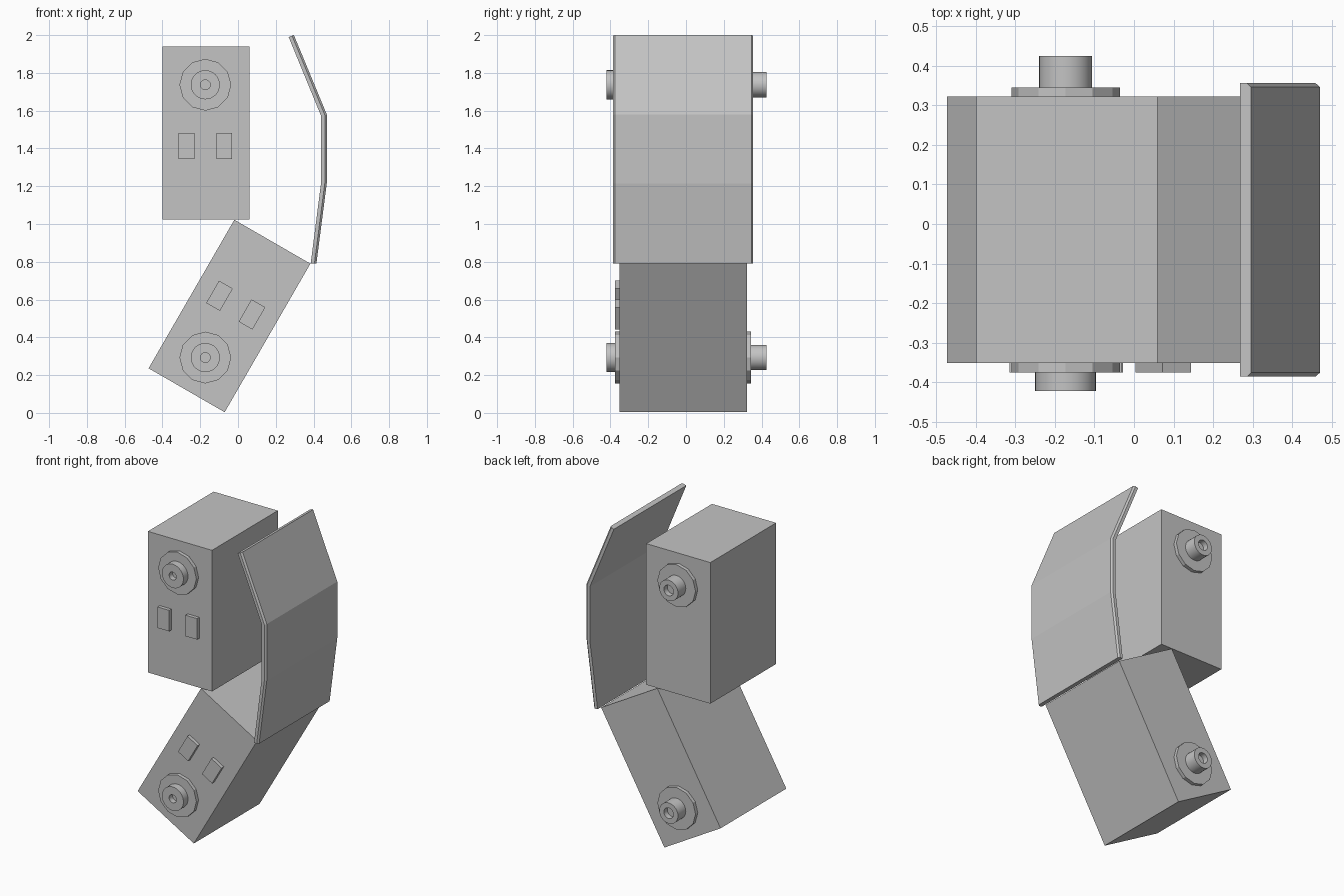
import bpy, bmesh, math
from mathutils import Vector, Matrix

old = bpy.data.objects.get("Cube")
if old:
    bpy.data.objects.remove(old)

# Single flat grey
grey = bpy.data.materials.new("plain_grey")
grey.use_nodes = True
colour = (0.55, 0.55, 0.55, 1)
grey.diffuse_color = colour
grey.node_tree.nodes["Principled BSDF"].inputs["Base Color"].default_value = colour

FRONT, BACK = -0.352, 0.322


def finish(name, bm, smooth=False):
    bmesh.ops.recalc_face_normals(bm, faces=bm.faces[:])
    mesh = bpy.data.meshes.new(name)
    bm.to_mesh(mesh)
    bm.free()
    mesh.materials.append(grey)
    obj = bpy.data.objects.new(name, mesh)
    bpy.context.collection.objects.link(obj)
    if smooth:
        bpy.ops.object.select_all(action='DESELECT')
        obj.select_set(True)
        bpy.context.view_layer.objects.active = obj
        bpy.ops.object.shade_smooth_by_angle(angle=math.radians(35))
    return obj


def block(name, x, z, width, height, y0, y1, tilt=0):
    """Box centred on (x, z), spanning y0..y1, tilted about the y axis."""
    bm = bmesh.new()
    bmesh.ops.create_cube(bm, size=1)
    bm.transform(Matrix.Translation((x, (y0 + y1) / 2, z))
                 @ Matrix.Rotation(math.radians(tilt), 4, 'Y')
                 @ Matrix.Diagonal((width, y1 - y0, height, 1)))
    return finish(name, bm)


def lathe(name, x, z, profile, sides, smooth):
    """Spin (radius, y) points about a y-directed axis through (x, z)."""
    bm = bmesh.new()
    rings = []
    for r, y in profile:
        rings.append([bm.verts.new((x + r * math.sin(2 * math.pi * i / sides), y,
                                    z + r * math.cos(2 * math.pi * i / sides)))
                      for i in range(sides)])
    for a, b in zip(rings, rings[1:]):
        for i in range(sides):
            j = (i + 1) % sides
            bm.faces.new((a[i], a[j], b[j], b[i]))
    bm.faces.new(rings[0])
    bm.faces.new(rings[-1])
    return finish(name, bm, smooth)


def fitting(name, x, z, side, start, flange_end, stub_end, stub_r, hole_r):
    """Faceted flange carrying a round stub with a blind hole."""
    lathe(name + "_flange", x, z,
          [(0.137, start - side * 0.01), (0.137, flange_end)], 12, False)
    lathe(name + "_stub", x, z,
          [(stub_r, flange_end - side * 0.01), (stub_r, stub_end),
           (hole_r, stub_end), (hole_r, stub_end - side * 0.035)], 32, True)


# Two main blocks, the lower one leaning
block("upper_block", -0.17, 1.482, 0.46, 0.915, FRONT, BACK)
block("lower_block", -0.045, 0.513, 0.465, 0.908, FRONT, BACK, 30)

# Small raised pads on the front faces
for name, x, z, tilt in (("upper_pad_right", -0.273, 1.413, 0),
                         ("upper_pad_left", -0.073, 1.413, 0),
                         ("lower_pad_right", -0.098, 0.62, 30),
                         ("lower_pad_left", 0.074, 0.521, 30)):
    block(name, x, z, 0.084, 0.136, -0.375, FRONT + 0.01, tilt)

# Round fittings, front and back, on both blocks
for name, z in (("upper", 1.737), ("lower", 0.293)):
    fitting(name + "_front", -0.173, z, -1, FRONT, -0.375, -0.422, 0.077, 0.026)
    fitting(name + "_back", -0.173, z, 1, BACK, 0.345, 0.425, 0.067, 0.034)

# Bent shield plate with chamfered outer side edges
inner = [Vector(p) for p in ((0.385, 0.792), (0.44, 1.22), (0.44, 1.572), (0.268, 1.99))]
outer = [Vector(p) for p in ((0.415, 0.79), (0.47, 1.215), (0.47, 1.58), (0.296, 2.0))]
y0, y1, cham = -0.386, 0.356, 0.01
bm = bmesh.new()
sections = []
for a, b in zip(inner, outer):
    mid = a.lerp(b, 0.65)
    loop = ((a, y0), (mid, y0), (b, y0 + cham), (b, y1 - cham), (mid, y1), (a, y1))
    sections.append([bm.verts.new((p.x, y, p.y)) for p, y in loop])
for s, t in zip(sections, sections[1:]):
    for i in range(len(s)):
        j = (i + 1) % len(s)
        bm.faces.new((s[i], s[j], t[j], t[i]))
bm.faces.new(sections[0])
bm.faces.new(sections[-1])
finish("shield_plate", bm)
